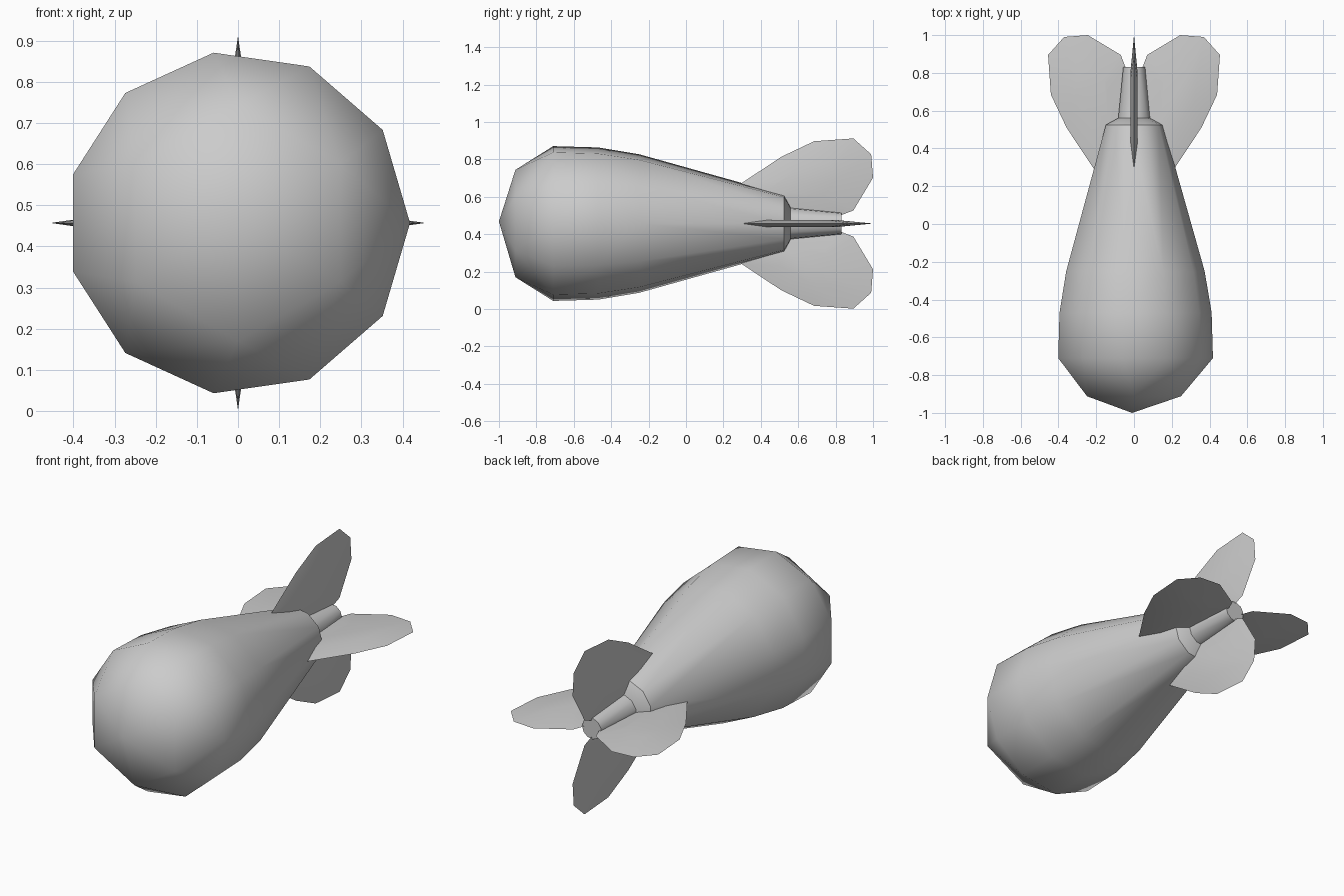
import bpy, bmesh
from math import cos, sin, pi, radians
from mathutils import Vector, Matrix

if "Cube" in bpy.data.objects:
    bpy.data.objects.remove(bpy.data.objects["Cube"])

AXIS_Z = 0.457


def ring(y, r, sides, start=0.0):
    return [Vector((r * cos(start + 2 * pi * i / sides), y,
                    AXIS_Z + r * sin(start + 2 * pi * i / sides))) for i in range(sides)]


def hull_object(name, points):
    """Wrap a convex part around its cross-section points."""
    bm = bmesh.new()
    for p in points:
        bm.verts.new(p)
    res = bmesh.ops.convex_hull(bm, input=bm.verts[:])
    loose = {g for g in res["geom_interior"] + res["geom_unused"]
             if isinstance(g, bmesh.types.BMVert)}
    bmesh.ops.delete(bm, geom=list(loose), context='VERTS')
    bmesh.ops.dissolve_limit(bm, angle_limit=radians(0.5), verts=bm.verts[:], edges=bm.edges[:])
    bmesh.ops.recalc_face_normals(bm, faces=bm.faces[:])
    mesh = bpy.data.meshes.new(name)
    bm.to_mesh(mesh)
    bm.free()
    obj = bpy.data.objects.new(name, mesh)
    bpy.context.collection.objects.link(obj)
    bpy.ops.object.select_all(action='DESELECT')
    obj.select_set(True)
    bpy.context.view_layer.objects.active = obj
    bpy.ops.object.shade_smooth_by_angle(angle=radians(40))
    return obj


# Teardrop body: eleven-sided rings with a coarser six-sided nose ring
body = [Vector((-0.01, -1.0, 0.468))] + ring(-0.912, 0.287, 6, pi / 2)
for y, r in [(-0.71, 0.418), (-0.47, 0.411), (-0.25, 0.374), (0.525, 0.155), (0.56, 0.088)]:
    body += ring(y, r, 11)
hull_object("body", body)

# Tapered tail stub
hull_object("tail_neck", ring(0.50, 0.093, 11) + ring(0.832, 0.059, 11))

# Four lens-section fins, outline as (y, distance from axis)
outline = [(0.15, 0.11), (0.30, 0.218), (0.51, 0.357), (0.685, 0.44), (0.895, 0.455),
           (0.99, 0.37), (1.0, 0.245), (0.895, 0.07), (0.83, 0.045), (0.4, 0.03)]
cy, cr = 0.66, 0.23
profile = [Vector((r, y, 0)) for y, r in outline]
for side in (-1, 1):
    profile += [Vector((cr + (r - cr) * 0.45, cy + (y - cy) * 0.45, side * 0.018))
                for y, r in outline]
for i, name in enumerate(["fin_right", "fin_top", "fin_left", "fin_bottom"]):
    turn = Matrix.Rotation(-i * pi / 2, 3, 'Y')
    hull_object(name, [turn @ p + Vector((0, 0, AXIS_Z)) for p in profile])
